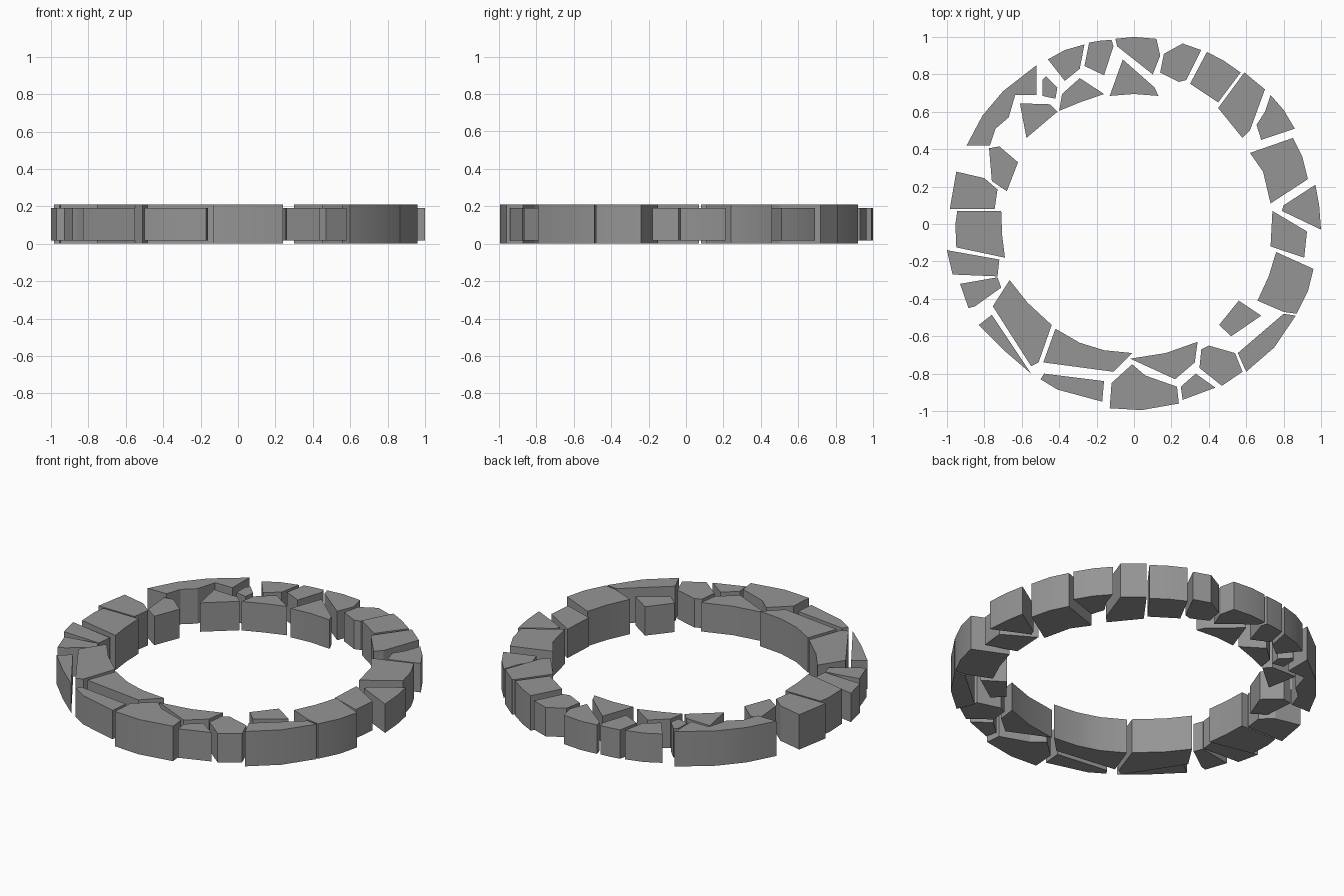
import bpy, bmesh, math

HEIGHT = 0.21
GREY = bpy.data.materials.new("dark_stone")
GREY.diffuse_color = (0.3, 0.3, 0.3, 1)


def stone(name, *pts):
    """Extrude one stone from its outline; small stones sit a little shy of full height."""
    area = abs(sum(a[0] * b[1] - b[0] * a[1] for a, b in zip(pts, pts[1:] + pts[:1]))) / 2
    gap = 0.018 if area < 0.033 else 0.0
    bm = bmesh.new()
    base = bm.faces.new([bm.verts.new((x, y, gap)) for x, y in pts])
    top = bmesh.ops.extrude_face_region(bm, geom=[base], use_keep_orig=True)["geom"]
    for v in top:
        if isinstance(v, bmesh.types.BMVert):
            v.co.z = HEIGHT - gap
    bmesh.ops.recalc_face_normals(bm, faces=bm.faces)
    # Curved arc walls are smooth, joints and rims stay sharp
    for f in bm.faces:
        f.smooth = True
    for e in bm.edges:
        e.smooth = e.calc_face_angle(math.pi) < math.radians(20)
    mesh = bpy.data.meshes.new(name)
    bm.to_mesh(mesh)
    bm.free()
    mesh.materials.append(GREY)
    bpy.context.collection.objects.link(bpy.data.objects.new(name, mesh))


# Back stones, left to right
stone("back_outer_stone", (-.46, .88), (-.37, .93), (-.265, .96), (-.29, .83), (-.37, .765))
stone("back_wedge_stone", (-.24, .97), (-.18, .98), (-.12, .985), (-.11, .95), (-.16, .795), (-.265, .845))
stone("back_middle_stone", (-.10, .99), (0, 1), (.12, .99), (.14, .90), (.10, .80), (-.09, .95))
stone("back_inner_stone", (-.06, .88), (-.13, .685), (0, .695), (.13, .685), (.11, .73))
stone("back_inner_left_stone", (-.29, .78), (-.16, .695), (-.29, .65), (-.40, .605), (-.385, .695))
stone("back_right_stone_a", (.14, .81), (.16, .91), (.26, .965), (.36, .93), (.28, .77), (.24, .76))
stone("back_right_stone_b", (.39, .92), (.48, .873), (.57, .81), (.45, .65), (.30, .75))
stone("back_right_stone_c", (.59, .81), (.70, .72), (.62, .50), (.58, .46), (.45, .62))

# Right side stones, back to front
stone("right_stone_a", (.73, .69), (.80, .61), (.86, .51), (.68, .45), (.655, .53), (.70, .60))
stone("right_stone_b", (.62, .38), (.85, .46), (.90, .36), (.93, .24), (.73, .11), (.69, .28))
stone("right_wedge_stone", (.97, .21), (.99, .10), (1, -.03), (.79, .07), (.80, .10))
stone("right_stone_c", (.74, .07), (.925, -.04), (.91, -.18), (.73, -.12))
stone("right_stone_d", (.76, -.15), (.96, -.24), (.93, -.36), (.87, -.48), (.80, -.47), (.66, -.41), (.72, -.28))
stone("right_front_stone", (.80, -.48), (.865, -.49), (.75, -.66), (.60, -.79), (.555, -.69))
stone("right_inner_stone", (.56, -.41), (.68, -.49), (.52, -.60), (.455, -.54))

# Front stones, right to left
stone("front_stone_a", (.40, -.65), (.54, -.69), (.58, -.79), (.47, -.865), (.35, -.77), (.36, -.67))
stone("front_small_stone", (.33, -.80), (.435, -.875), (.26, -.94), (.25, -.87))
stone("front_inner_right_stone", (.34, -.63), (.325, -.74), (.22, -.83), (-.02, -.72), (.17, -.69))
stone("front_middle_stone", (-.01, -.75), (.06, -.81), (.23, -.87), (.24, -.96), (.04, -.995), (-.13, -.985), (-.12, -.85))
stone("front_inner_left_stone", (-.42, -.56), (-.29, -.635), (-.16, -.675), (-.01, -.69), (-.11, -.79), (-.485, -.74))
stone("front_outer_left_stone", (-.50, -.83), (-.48, -.80), (-.16, -.84), (-.17, -.95), (-.41, -.885))
stone("front_left_large_stone", (-.665, -.30), (-.57, -.42), (-.44, -.54), (-.51, -.74), (-.55, -.76), (-.755, -.44))
stone("front_left_sliver", (-.76, -.485), (-.55, -.80), (-.69, -.68), (-.83, -.54))

# Left side stones, front to back
stone("left_stone_a", (-.93, -.32), (-.73, -.285), (-.71, -.34), (-.85, -.44), (-.885, -.45))
stone("left_stone_b", (-1, -.14), (-.72, -.19), (-.73, -.28), (-.97, -.27))
stone("left_stone_c", (-.945, .07), (-.71, .07), (-.705, -.06), (-.69, -.18), (-.95, -.125), (-.955, 0))
stone("left_stone_d", (-.95, .28), (-.80, .245), (-.73, .185), (-.745, .08), (-.985, .08))
stone("left_inner_stone", (-.775, .405), (-.72, .415), (-.62, .33), (-.68, .175), (-.76, .23))
stone("left_back_large_stone", (-.52, .85), (-.52, .69), (-.635, .69), (-.67, .57), (-.74, .51),
      (-.77, .42), (-.895, .42), (-.81, .58), (-.70, .71))
stone("left_back_inner_stone", (-.61, .645), (-.45, .64), (-.41, .60), (-.575, .46))
stone("left_back_pebble", (-.47, .79), (-.41, .73), (-.42, .67), (-.49, .685), (-.49, .77))
